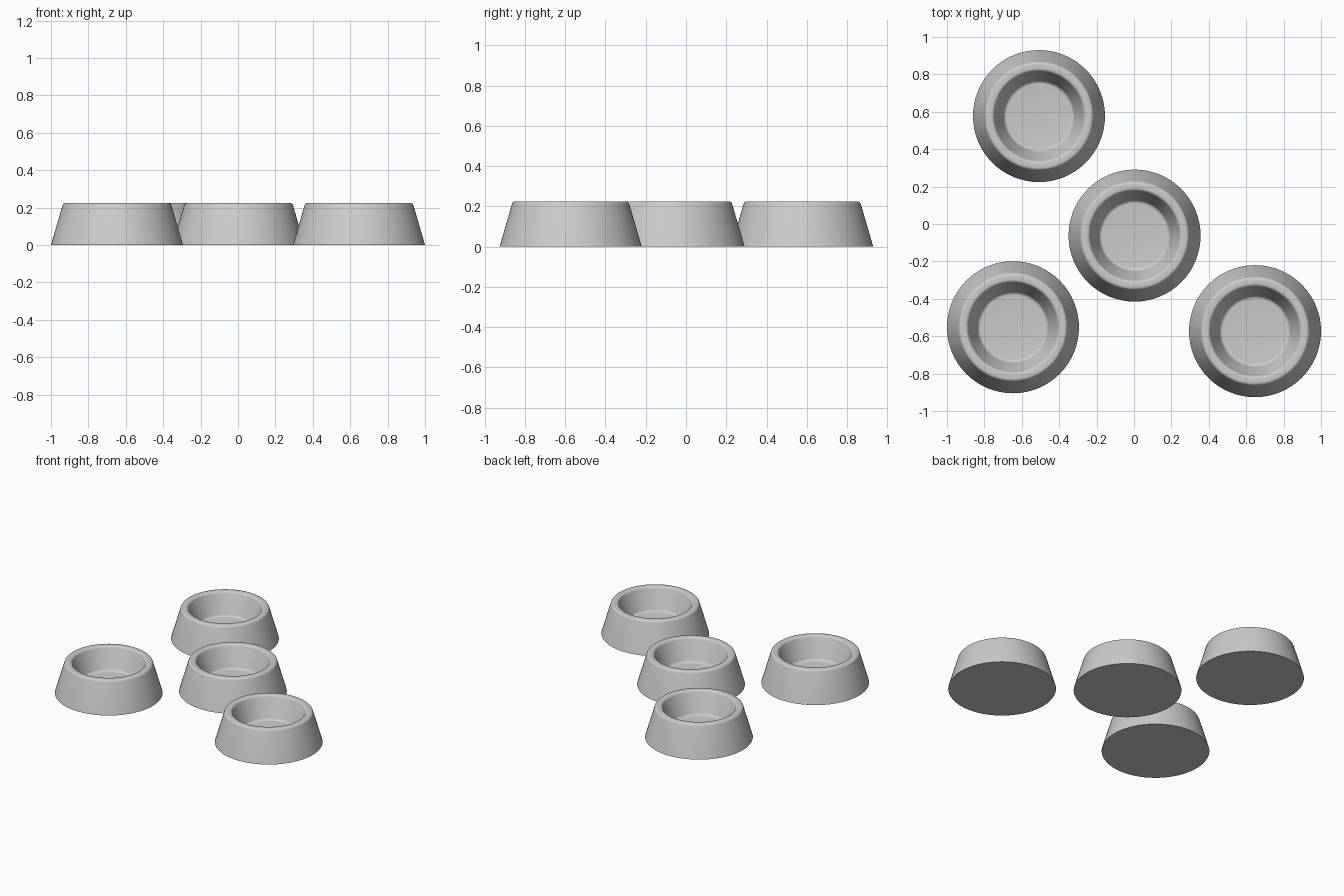
import bpy, bmesh, math

if "Cube" in bpy.data.objects:
    bpy.data.objects.remove(bpy.data.objects["Cube"])

SEGMENTS = 64

grey = bpy.data.materials.new("plain grey")
grey.diffuse_color = (0.6, 0.6, 0.6, 1)
grey.use_nodes = True
grey.node_tree.nodes["Principled BSDF"].inputs["Base Color"].default_value = grey.diffuse_color


def arc(cx, cz, r, start, end, steps=5):
    """Points on a rounded corner, angles in degrees."""
    angles = [math.radians(start + (end - start) * i / steps) for i in range(steps + 1)]
    return [(cx + r * math.cos(a), cz + r * math.sin(a)) for a in angles]


# Bowl cross-section (radius, height): flared side, rounded rim, sloped well
profile = [(0.353, 0.0)]
profile += arc(0.274, 0.207, 0.018, 16, 90)      # outer rim edge
profile += arc(0.256, 0.207, 0.018, 90, 164)     # inner rim edge
profile += arc(0.171, 0.090, 0.020, -16, -90)    # fillet at the well floor


def bowl(name, x, y):
    bm = bmesh.new()
    rings = []
    for r, z in profile:
        rings.append([bm.verts.new((r * math.cos(2 * math.pi * i / SEGMENTS),
                                    r * math.sin(2 * math.pi * i / SEGMENTS), z))
                      for i in range(SEGMENTS)])
    for a, b in zip(rings, rings[1:]):
        for i in range(SEGMENTS):
            j = (i + 1) % SEGMENTS
            bm.faces.new((a[i], a[j], b[j], b[i]))
    bm.faces.new(rings[-1])         # well floor
    bm.faces.new(rings[0][::-1])    # underside
    mesh = bpy.data.meshes.new(name)
    bm.to_mesh(mesh)
    bm.free()
    mesh.materials.append(grey)
    obj = bpy.data.objects.new(name, mesh)
    obj.location = (x, y, 0)
    bpy.context.collection.objects.link(obj)
    bpy.context.view_layer.objects.active = obj
    obj.select_set(True)
    bpy.ops.object.shade_smooth_by_angle(angle=math.radians(35))
    obj.select_set(False)


# Four loosely scattered bowls
bowl("back_bowl", -0.508, 0.577)
bowl("middle_bowl", 0.003, -0.062)
bowl("left_bowl", -0.647, -0.552)
bowl("right_bowl", 0.647, -0.573)
